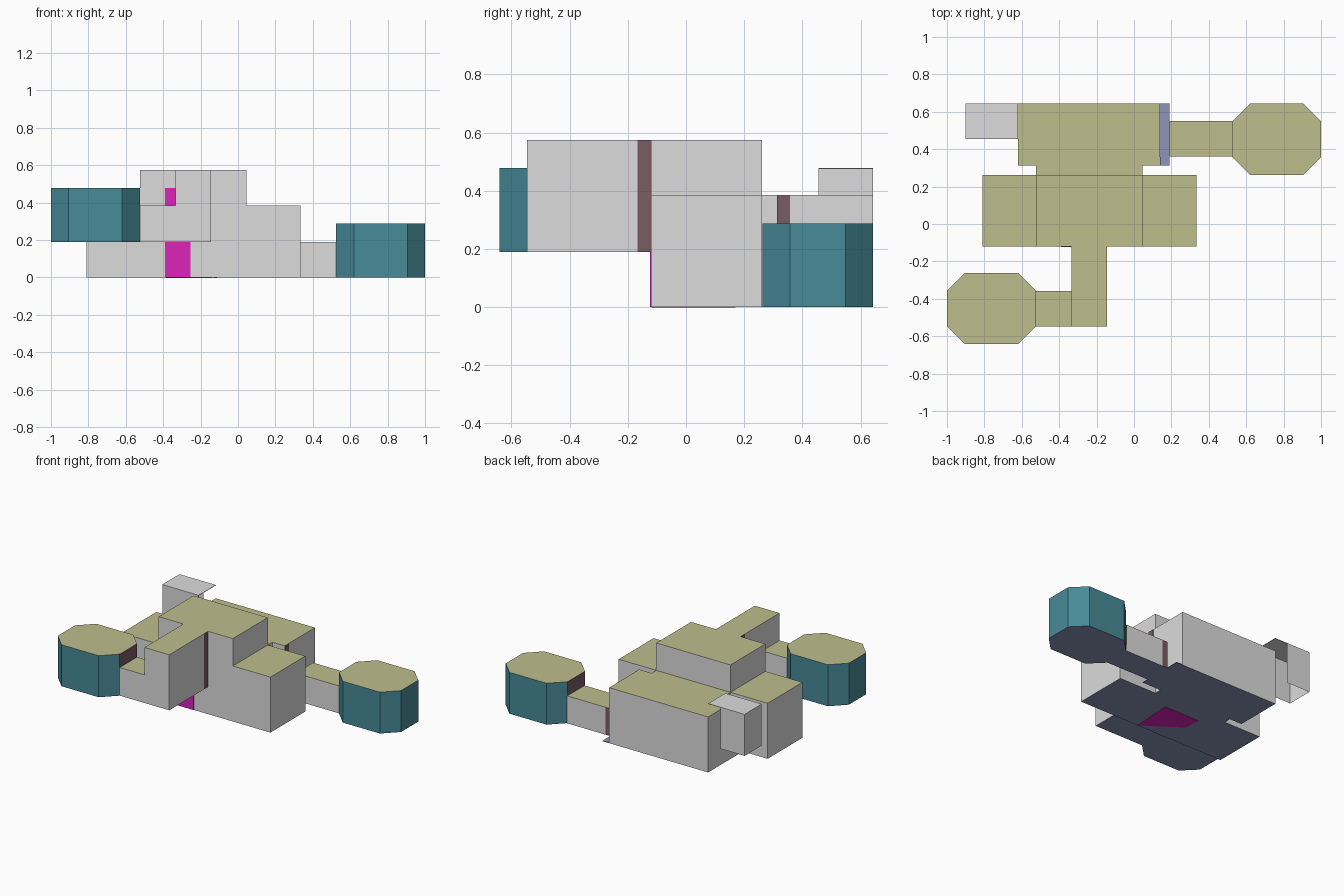
import bpy, bmesh

if "Cube" in bpy.data.objects:
    bpy.data.objects.remove(bpy.data.objects["Cube"])


def srgb(r, g, b):
    def lin(c):
        c /= 255
        return c / 12.92 if c < 0.04045 else ((c + 0.055) / 1.055) ** 2.4
    return (lin(r), lin(g), lin(b), 1)


MATS = {}
for name, col in {
    "wall_grey": (220, 220, 220), "roof_olive": (190, 190, 141),
    "floor_slate": (140, 150, 185), "tower_teal": (71, 139, 152),
    "frame_maroon": (121, 93, 101), "panel_magenta": (220, 35, 186),
}.items():
    MATS[name] = bpy.data.materials.new(name)
    MATS[name].diffuse_color = srgb(*col)

DIRS = {"left": (0, -1), "right": (0, 1), "front": (1, -1),
        "back": (1, 1), "bottom": (2, -1), "top": (2, 1)}


def side_of(f):
    """Name of the axis direction a face points to, or 'diagonal'."""
    for key, (axis, sign) in DIRS.items():
        if f.normal[axis] * sign > 0.95:
            return key
    return "diagonal"


def prism(name, outline, z0, z1, wall="wall_grey", special=None, omit=(),
          roof="roof_olive", floor="floor_slate"):
    """Extrude an outline; colour roof, floor and walls by direction."""
    special = special or {}
    names = list(MATS)
    bm = bmesh.new()
    face = bm.faces.new([bm.verts.new((x, y, z0)) for x, y in outline])
    res = bmesh.ops.extrude_face_region(bm, geom=[face], use_keep_orig=True)
    for v in res["geom"]:
        if isinstance(v, bmesh.types.BMVert):
            v.co.z = z1
    bmesh.ops.recalc_face_normals(bm, faces=bm.faces)
    bm.normal_update()
    drop = []
    for f in bm.faces:
        side = side_of(f)
        default = {"top": roof, "bottom": floor}.get(side, wall)
        f.material_index = names.index(special.get(side, default))
        if side in omit:
            drop.append(f)
    bmesh.ops.delete(bm, geom=drop, context="FACES")
    mesh = bpy.data.meshes.new(name)
    bm.to_mesh(mesh)
    bm.free()
    for m in MATS.values():
        mesh.materials.append(m)
    ob = bpy.data.objects.new(name, mesh)
    bpy.context.collection.objects.link(ob)
    return ob


def block(name, x0, x1, y0, y1, z0, z1, **kw):
    return prism(name, [(x0, y0), (x1, y0), (x1, y1), (x0, y1)], z0, z1, **kw)


def tower(name, cx, cy, z0, z1, door_side):
    """Chamfered eight-sided room with one maroon wall at its corridor."""
    a, b, c = 0.2375, 0.19, 0.095
    pts = [(-a + c, -b), (a - c, -b), (a, -b + c), (a, b - c),
           (a - c, b), (-a + c, b), (-a, b - c), (-a, -b + c)]
    prism(name, [(cx + x, cy + y) for x, y in pts], z0, z1,
          wall="tower_teal", special={door_side: "frame_maroon"})


def one_colour(name, x0, x1, y0, y1, z0, z1, mat):
    return block(name, x0, x1, y0, y1, z0, z1, wall=mat, roof=mat, floor=mat)


# Central hall with its two lower wings
block("central_hall", -0.525, 0.045, -0.12, 0.262, 0, 0.575)
block("left_wing", -0.81, -0.525, -0.12, 0.262, 0, 0.385, omit=("right",))
block("right_wing", 0.045, 0.333, -0.12, 0.262, 0, 0.385, omit=("left",))

# Rear hall and the short neck joining it
block("rear_neck", -0.525, 0.045, 0.262, 0.312, 0, 0.385, omit=("front", "back"))
block("rear_hall", -0.62, 0.14, 0.312, 0.643, 0, 0.385)
one_colour("rear_floor_ledge", 0.14, 0.19, 0.312, 0.643, 0, 0.004, "floor_slate")
one_colour("rear_frame_strip", 0.14, 0.143, 0.312, 0.357, 0.004, 0.384, "frame_maroon")

# Raised front passage with maroon frame section beside the hall
frame = {"left": "frame_maroon", "right": "frame_maroon"}
block("front_passage", -0.335, -0.145, -0.547, -0.167, 0.19, 0.575, omit=("back",))
block("front_passage_frame", -0.335, -0.145, -0.167, -0.12, 0.19, 0.575,
      special=frame, omit=("front", "back"))
block("front_corridor", -0.525, -0.335, -0.547, -0.357, 0.19, 0.385,
      omit=("left", "right"))
tower("front_tower", -0.7625, -0.452, 0.19, 0.478, "right")

# Right corridor with its frame section, and the right tower
frame = {"front": "frame_maroon", "back": "frame_maroon"}
block("right_corridor_frame", 0.19, 0.23, 0.362, 0.552, 0, 0.19,
      special=frame, omit=("left", "right"))
block("right_corridor", 0.23, 0.525, 0.362, 0.552, 0, 0.19, omit=("left", "right"))
tower("right_tower", 0.7625, 0.453, 0, 0.287, "left")

# Open-bottomed grey annex at the rear left, its roof reaching the hall
block("annex_shell", -0.90, -0.715, 0.455, 0.643, 0.19, 0.478,
      roof="wall_grey", omit=("bottom", "right"))
one_colour("annex_front_wall", -0.715, -0.62, 0.455, 0.458, 0.19, 0.478, "wall_grey")
one_colour("annex_roof", -0.715, -0.62, 0.455, 0.643, 0.475, 0.478, "wall_grey")

# Magenta panels on the hall's front wall and underside
one_colour("front_panel", -0.39, -0.255, -0.123, -0.12, 0, 0.478, "panel_magenta")
prism("floor_panel", [(-0.13, -0.118), (-0.112, 0.17), (-0.384, 0.17), (-0.38, 0.056)],
      -0.002, 0.001, wall="panel_magenta", roof="panel_magenta", floor="panel_magenta")

for m in bpy.data.materials:
    if m.users and not m.is_grease_pencil:
        m.use_nodes = True
        m.node_tree.nodes["Principled BSDF"].inputs["Base Color"].default_value = m.diffuse_color
